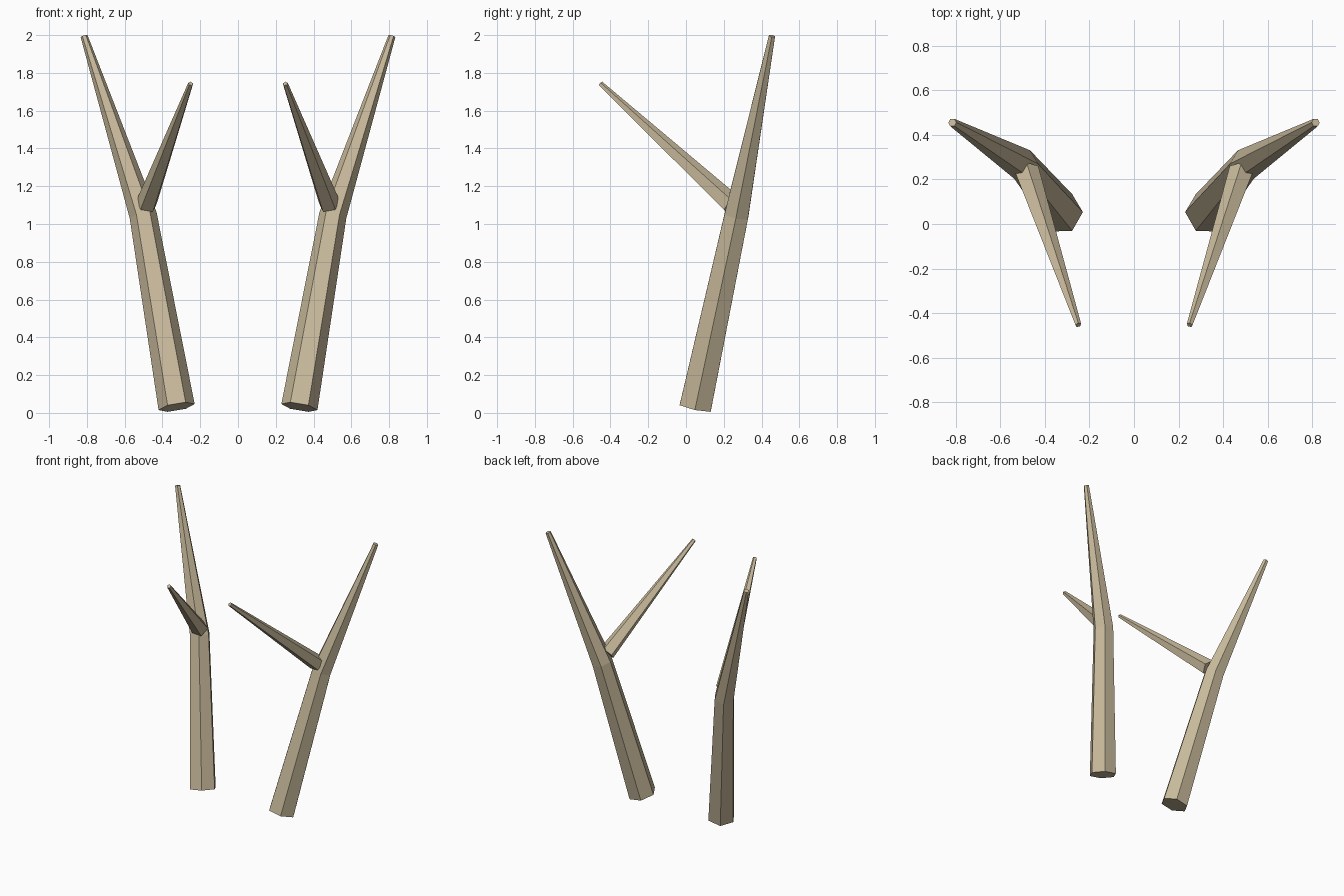
import bpy, bmesh, math
from mathutils import Vector

if "Cube" in bpy.data.objects:
    bpy.data.objects.remove(bpy.data.objects["Cube"])

bone = bpy.data.materials.new("bone_tan")
bone.diffuse_color = (0.58, 0.49, 0.33, 1)
bone.use_nodes = True
bone.node_tree.nodes["Principled BSDF"].inputs["Base Color"].default_value = bone.diffuse_color


def horn(name, path, sides, start, side):
    """Faceted tapered tube through (point, radius) stations; side=-1 mirrors it."""
    bm = bmesh.new()
    pts = [Vector(p) for p, r in path]
    rings = []
    for i, (p, r) in enumerate(path):
        d = Vector((0, 0, 0))
        if i > 0:
            d += (pts[i] - pts[i - 1]).normalized()
        if i < len(pts) - 1:
            d += (pts[i + 1] - pts[i]).normalized()
        d.normalize()
        u = Vector((1, 0, 0))
        u = (u - d * u.dot(d)).normalized()
        v = d.cross(u)
        ring = []
        for k in range(sides):
            a = start + math.tau * k / sides
            c = pts[i] + (u * math.cos(a) + v * math.sin(a)) * r
            ring.append(bm.verts.new((c.x * side, c.y, c.z)))
        rings.append(ring)
    for a, b in zip(rings, rings[1:]):
        for k in range(sides):
            n = (k + 1) % sides
            bm.faces.new((a[k], a[n], b[n], b[k]))
    bm.faces.new(rings[0])
    bm.faces.new(rings[-1])
    bmesh.ops.recalc_face_normals(bm, faces=bm.faces)
    me = bpy.data.meshes.new(name)
    bm.to_mesh(me)
    bm.free()
    me.materials.append(bone)
    bpy.context.collection.objects.link(bpy.data.objects.new(name, me))


# Main beam bends outward at the fork; the thinner tine reaches forward
beam = [((0.325, 0.05, 0.031), 0.097),
        ((0.502, 0.267, 1.045), 0.073),
        ((0.815, 0.455, 1.995), 0.019)]
tine = [((0.483, 0.238, 1.105), 0.058),
        ((0.25, -0.453, 1.743), 0.014)]

for label, side in (("right", 1), ("left", -1)):
    horn(label + "_antler_beam", beam, 6, 0, side)
    horn(label + "_antler_tine", tine, 5, math.pi / 2, side)
